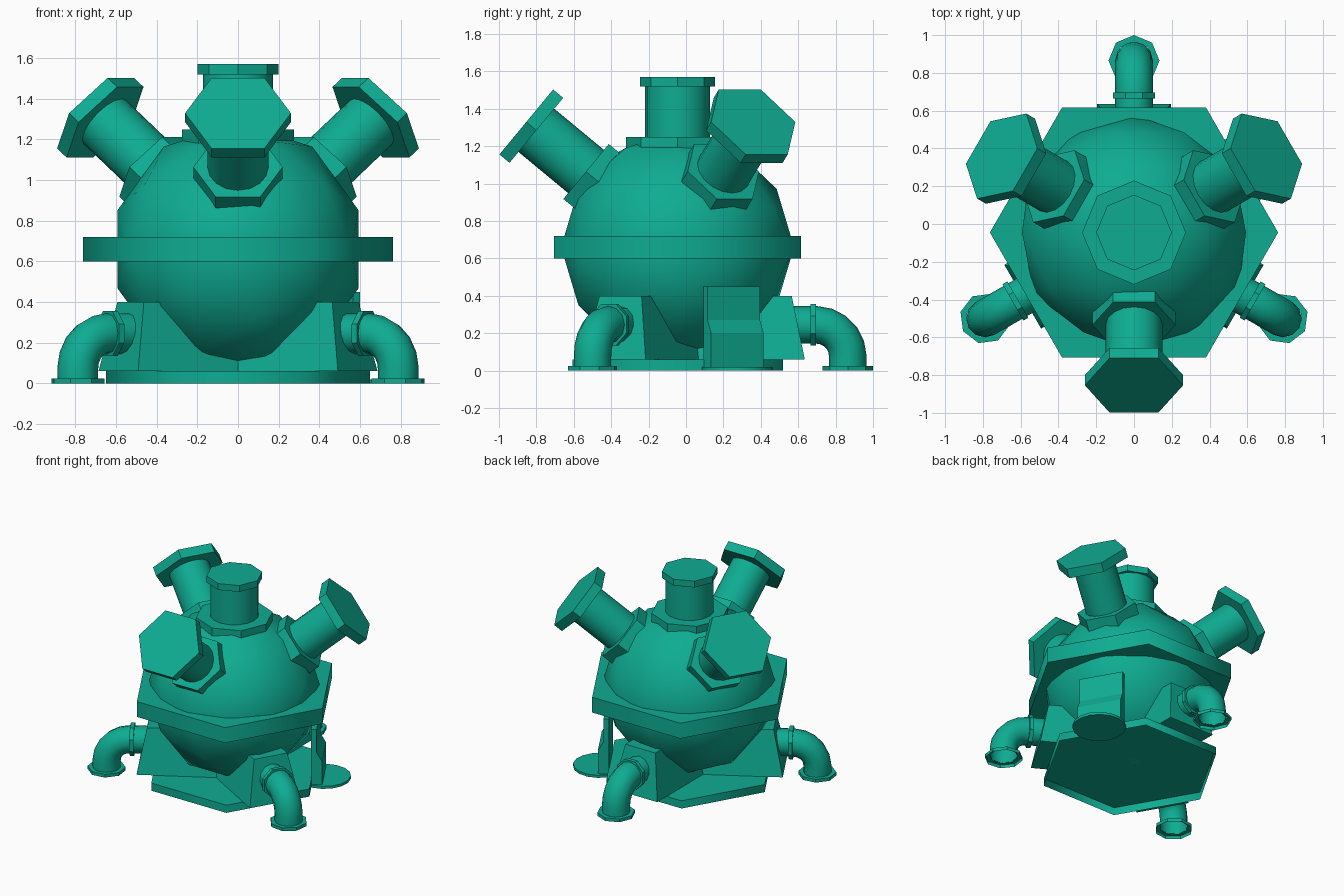
import bpy, bmesh
from math import radians, cos, sin, pi
from mathutils import Matrix

old = bpy.data.objects.get("Cube")
if old:
    bpy.data.objects.remove(old, do_unlink=True)

# Single paint colour
teal = bpy.data.materials.new("teal_paint")
teal.use_nodes = True
colour = (0.0045, 0.413, 0.29, 1)
teal.diffuse_color = colour
teal.node_tree.nodes["Principled BSDF"].inputs["Base Color"].default_value = colour

AXIS = Matrix.Translation((0, -0.045, 0))
BALL_Z = 0.66
smooth_parts = []


def turn(degrees):
    """Frame whose local x points outward from the vessel axis."""
    return AXIS @ Matrix.Rotation(radians(degrees), 4, 'Z')


def add_object(name, mesh, frame, smooth=False):
    mesh.materials.clear()
    mesh.materials.append(teal)
    ob = bpy.data.objects.new(name, mesh)
    bpy.context.collection.objects.link(ob)
    ob.matrix_world = frame
    if smooth:
        smooth_parts.append(ob)
    return ob


def from_bmesh(name, bm, frame, smooth=False):
    mesh = bpy.data.meshes.new(name)
    bm.to_mesh(mesh)
    bm.free()
    return add_object(name, mesh, frame, smooth)


def prism(name, sides, radius, low, high, frame, spin=0, smooth=False,
          hollow=False, rim=0):
    """Upright prism; hollow leaves the underside open, rim opens the top too."""
    bm = bmesh.new()
    place = (Matrix.Translation((0, 0, (low + high) / 2))
             @ Matrix.Rotation(radians(spin - 90), 4, 'Z'))
    bmesh.ops.create_cone(bm, cap_ends=True, segments=sides, radius1=radius,
                          radius2=radius, depth=high - low, matrix=place)
    bm.normal_update()
    removed = [f for f in bm.faces if hollow and f.normal.z < -0.9]
    if rim:
        top = [f for f in bm.faces if f.normal.z > 0.9]
        bmesh.ops.inset_individual(bm, faces=top, thickness=rim)
        removed += top
    bmesh.ops.delete(bm, geom=removed, context='FACES')
    return from_bmesh(name, bm, frame, smooth)


def extrude_profile(name, profile, half_width, frame):
    """Radial (x, z) outline extruded sideways."""
    bm = bmesh.new()
    face = bm.faces.new([bm.verts.new((x, -half_width, z)) for x, z in profile])
    new = bmesh.ops.extrude_face_region(bm, geom=[face], use_keep_orig=True)["geom"]
    verts = [g for g in new if isinstance(g, bmesh.types.BMVert)]
    bmesh.ops.translate(bm, vec=(0, 2 * half_width, 0), verts=verts)
    bmesh.ops.recalc_face_normals(bm, faces=bm.faces)
    return from_bmesh(name, bm, frame)


def pipe(name, points, radius, frame):
    curve = bpy.data.curves.new(name + "_path", 'CURVE')
    curve.dimensions = '3D'
    curve.bevel_depth = radius
    curve.bevel_resolution = 4
    spline = curve.splines.new('POLY')
    spline.points.add(len(points) - 1)
    for p, co in zip(spline.points, points):
        p.co = (*co, 1)
    guide = bpy.data.objects.new(name + "_path", curve)
    bpy.context.collection.objects.link(guide)
    bpy.context.view_layer.update()
    mesh = bpy.data.meshes.new_from_object(
        guide.evaluated_get(bpy.context.evaluated_depsgraph_get()))
    bpy.data.objects.remove(guide, do_unlink=True)
    return add_object(name, mesh, frame, True)


# Faceted round vessel lying on its side, hexagonal girdle and open-bottomed base
bm = bmesh.new()
bmesh.ops.create_icosphere(bm, subdivisions=2, radius=0.623)
from_bmesh("vessel", bm, AXIS @ Matrix.Translation((0, 0, BALL_Z))
           @ Matrix.Rotation(pi / 2, 4, 'X'), True)
prism("girdle_ring", 6, 0.763, 0.6, 0.72, AXIS, smooth=True)
prism("base_plate", 6, 0.65, 0, 0.06, AXIS, smooth=True, hollow=True)

# Top port
prism("top_flange", 8, 0.275, 1.17, 1.25, AXIS)
prism("top_pipe", 16, 0.173, 1.15, 1.53, AXIS, smooth=True)
prism("top_cap", 8, 0.2, 1.52, 1.57, AXIS)

# Three tilted ports
for label, angle in (("front", 270), ("left", 30), ("right", 150)):
    tilt = (Matrix.Translation((0, -0.045, BALL_Z))
            @ Matrix.Rotation(radians(angle), 4, 'Z')
            @ Matrix.Rotation(radians(50.4), 4, 'Y'))
    prism(label + "_port_flange", 6, 0.22, 0.54, 0.635, tilt, spin=90)
    prism(label + "_port_pipe", 16, 0.15, 0.5, 1.0, tilt, smooth=True)
    prism(label + "_port_cap", 6, 0.26, 0.98, 1.05, tilt, spin=90)

# Three tapered legs, each with an open-ended drain elbow
STEPS = 5
BEND = 0.17
elbow = [(0.55, 0, 0.245)]
elbow += [(0.74 + BEND * sin(i * pi / 2 / STEPS), 0,
           0.075 + BEND * cos(i * pi / 2 / STEPS)) for i in range(STEPS + 1)]
elbow.append((0.91, 0, 0.02))
for label, angle in (("back", 90), ("right", 210), ("left", 330)):
    frame = turn(angle)
    bm = bmesh.new()
    bmesh.ops.create_cube(bm, size=2)
    for v in bm.verts:
        top = v.co.z > 0
        outer = 0.61 if top else 0.68
        v.co = (outer if v.co.x > 0 else 0,
                v.co.y * (0.13 if top else 0.195), 0.4 if top else 0.06)
    from_bmesh(label + "_leg", bm, frame)
    pipe(label + "_elbow", elbow, 0.1, frame)
    outward = frame @ Matrix.Translation((0, 0, 0.245)) @ Matrix.Rotation(pi / 2, 4, 'Y')
    prism(label + "_elbow_collar", 8, 0.12, 0.71, 0.74, outward, spin=22.5)
    foot = frame @ Matrix.Translation((0.91, 0, 0))
    prism(label + "_elbow_foot", 8, 0.135, 0, 0.025, foot, hollow=True, rim=0.035)

# Stepped control console standing on a round floor pad
console = [(0.56, 0.02), (0.64, 0.02), (0.64, 0.2), (0.6, 0.27), (0.6, 0.45), (0.56, 0.45)]
extrude_profile("control_console", console, 0.162, turn(30))
prism("console_floor_pad", 16, 0.19, 0, 0.02,
      turn(30) @ Matrix.Translation((0.64, 0, 0)), smooth=True)

# Smooth shading on round parts and on the girdle and base rims
bpy.ops.object.select_all(action='DESELECT')
for ob in smooth_parts:
    ob.select_set(True)
bpy.context.view_layer.objects.active = smooth_parts[0]
bpy.ops.object.shade_smooth_by_angle(angle=radians(65))
